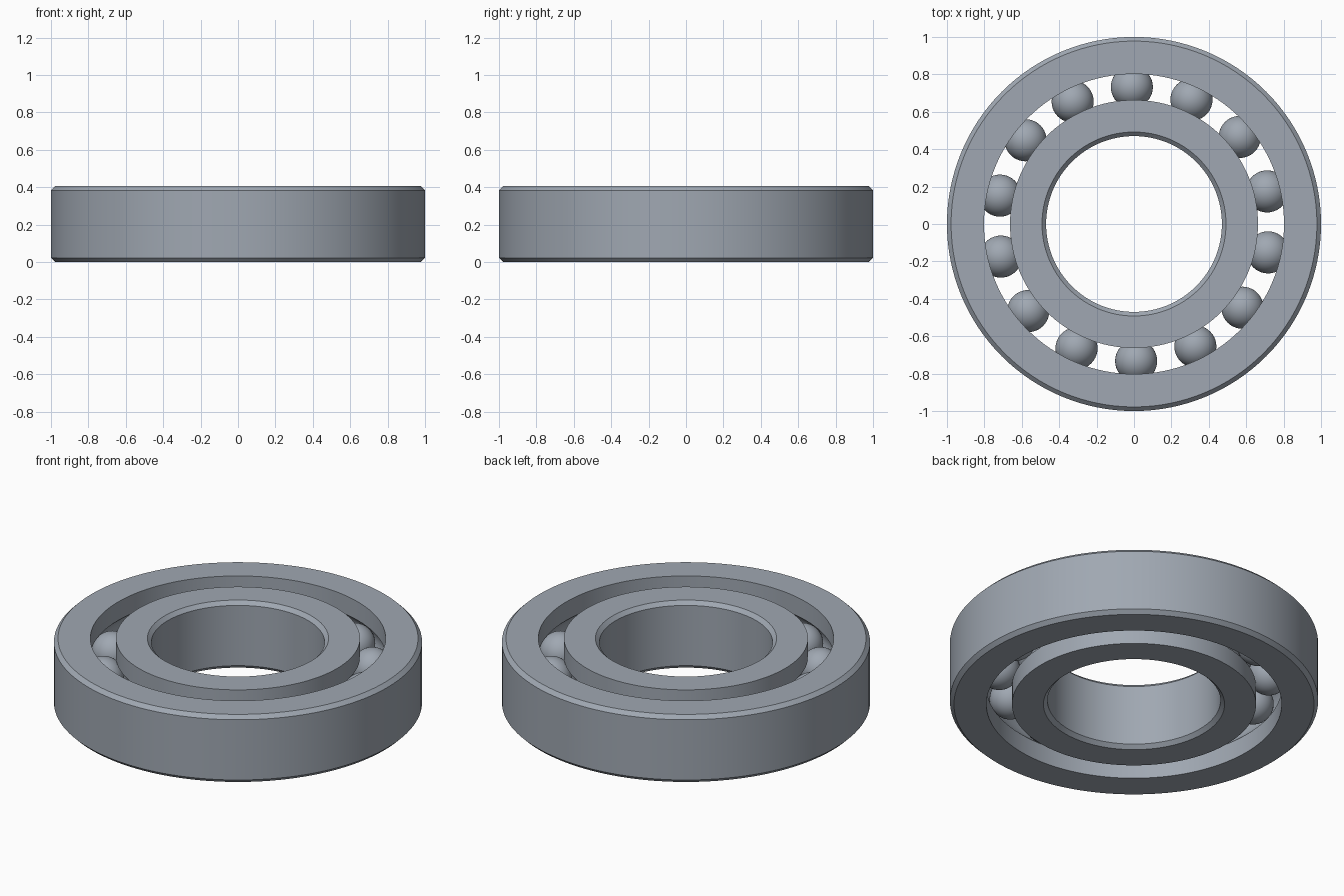
import bpy
import bmesh
from math import sin, cos, pi, radians, asin

cube = bpy.data.objects.get("Cube")
if cube:
    bpy.data.objects.remove(cube)

HEIGHT = 0.405
MID = HEIGHT / 2
CHAMFER = 0.022
PITCH = 0.7325        # radius of the circle through the ball centres
BALL = 0.1125
GROOVE = BALL + 0.002
COUNT = 14
SEGMENTS = 128

steel = bpy.data.materials.new("grey steel")
steel.use_nodes = True
colour = (0.35, 0.39, 0.445, 1)
steel.diffuse_color = colour
steel.node_tree.nodes["Principled BSDF"].inputs["Base Color"].default_value = colour


def finish(name, bm):
    """Turn a bmesh into a smooth mesh with crisp edges."""
    bmesh.ops.recalc_face_normals(bm, faces=bm.faces)
    mesh = bpy.data.meshes.new(name)
    bm.to_mesh(mesh)
    bm.free()
    for face in mesh.polygons:
        face.use_smooth = True
    mesh.set_sharp_from_angle(angle=radians(25))
    mesh.materials.append(steel)
    return mesh


def add(name, mesh, location=(0, 0, 0)):
    obj = bpy.data.objects.new(name, mesh)
    obj.location = location
    bpy.context.collection.objects.link(obj)


def race(name, plain_radius, track_radius):
    """Lathe a ring: chamfered on the plain side, ball groove on the other."""
    out = 1 if plain_radius > track_radius else -1
    corner = plain_radius - out * CHAMFER
    profile = [(corner, 0), (plain_radius, CHAMFER),
               (plain_radius, HEIGHT - CHAMFER), (corner, HEIGHT),
               (track_radius, HEIGHT)]
    half = pi / 2 - asin(abs(track_radius - PITCH) / GROOVE)
    steps = 14
    for i in range(steps + 1):
        a = half - 2 * half * i / steps
        profile.append((PITCH + out * GROOVE * cos(a), MID + GROOVE * sin(a)))
    profile.append((track_radius, 0))

    bm = bmesh.new()
    loops = []
    for s in range(SEGMENTS):
        t = 2 * pi * s / SEGMENTS
        loops.append([bm.verts.new((r * cos(t), r * sin(t), z)) for r, z in profile])
    n = len(profile)
    for s in range(SEGMENTS):
        here, there = loops[s], loops[(s + 1) % SEGMENTS]
        for i in range(n):
            j = (i + 1) % n
            bm.faces.new((here[i], there[i], there[j], here[j]))
    add(name, finish(name, bm))


# Rings
race("outer_ring", 1.0, 0.802)
race("inner_ring", 0.47, 0.663)

# Balls, sharing one mesh
bm = bmesh.new()
bmesh.ops.create_uvsphere(bm, u_segments=40, v_segments=24, radius=BALL)
ball_mesh = finish("ball", bm)
for i in range(COUNT):
    a = radians(90.9) + 2 * pi * i / COUNT
    add(f"ball_{i + 1}", ball_mesh, (PITCH * cos(a), PITCH * sin(a), MID))
